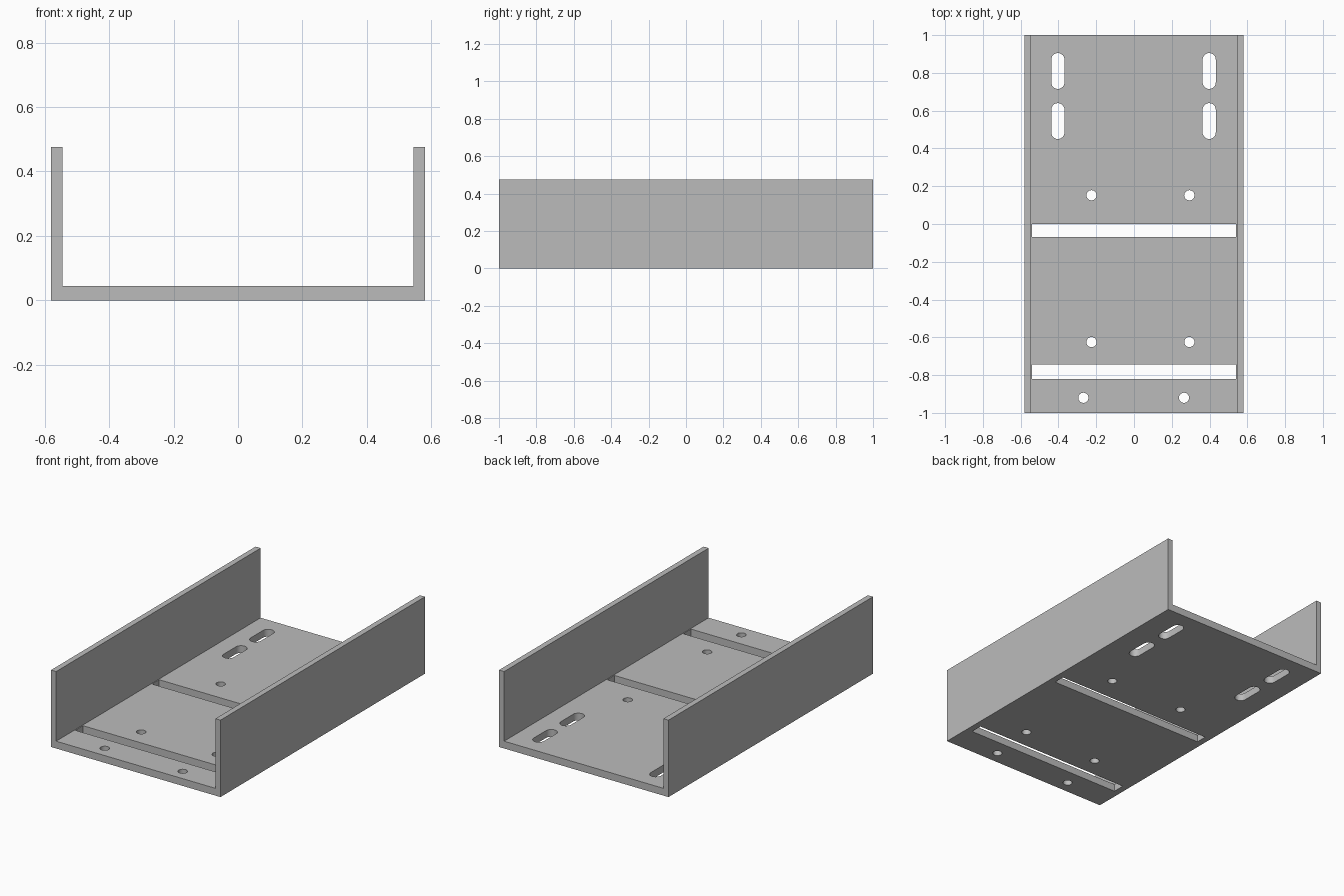
import bpy, bmesh, math

if "Cube" in bpy.data.objects:
    bpy.data.objects.remove(bpy.data.objects["Cube"])

grey = bpy.data.materials.new("plain grey")
grey.diffuse_color = (0.5, 0.5, 0.5, 1)
grey.use_nodes = True
grey.node_tree.nodes["Principled BSDF"].inputs["Base Color"].default_value = grey.diffuse_color


def prism(name, pts, to3d, vec):
    """Extrude a closed 2D outline along vec into a solid object."""
    bm = bmesh.new()
    face = bm.faces.new([bm.verts.new(to3d(a, b)) for a, b in pts])
    ext = bmesh.ops.extrude_face_region(bm, geom=[face])
    bmesh.ops.translate(bm, vec=vec, verts=[v for v in ext["geom"] if isinstance(v, bmesh.types.BMVert)])
    bmesh.ops.recalc_face_normals(bm, faces=bm.faces)
    mesh = bpy.data.meshes.new(name)
    bm.to_mesh(mesh)
    bm.free()
    mesh.materials.append(grey)
    obj = bpy.data.objects.new(name, mesh)
    bpy.context.collection.objects.link(obj)
    return obj


def cutter(pts):
    return prism("floor_cutter", pts, lambda x, y: (x, y, -0.05), (0, 0, 0.15))


def rounded_slot(x, y, r, half=0.0, n=12):
    """Outline of a round hole, stretched along y when half > 0."""
    pts = []
    for start, cy in ((0, y + half), (math.pi, y - half)):
        for i in range(n + (half > 0)):
            a = start + math.pi * i / n
            pts.append((x + r * math.cos(a), cy + r * math.sin(a)))
    return pts


# U-shaped channel: floor with two side walls
W, I, F, H = 0.58, 0.545, 0.045, 0.476
profile = [(-W, 0), (W, 0), (W, H), (I, H), (I, F), (-I, F), (-I, H), (-W, H)]
channel = prism("channel_bracket", profile, lambda x, z: (x, -1, z), (0, 2, 0))

cutters = []
# Wide cross slots
for y0, y1 in ((-0.07, 0.0), (-0.82, -0.745)):
    cutters.append(cutter([(-0.54, y0), (0.54, y0), (0.54, y1), (-0.54, y1)]))
# Long mounting slots
for x in (-0.403, 0.398):
    for y in (0.81, 0.545):
        cutters.append(cutter(rounded_slot(x, y, 0.035, 0.06)))
# Round screw holes
for xs, y in (((-0.225, 0.293), 0.152), ((-0.225, 0.293), -0.625), ((-0.268, 0.265), -0.92)):
    for x in xs:
        cutters.append(cutter(rounded_slot(x, y, 0.027)))

# Cut every opening through the floor, then remove the cutters
for c in cutters:
    mod = channel.modifiers.new("opening", 'BOOLEAN')
    mod.operation, mod.solver, mod.object = 'DIFFERENCE', 'EXACT', c
bpy.context.view_layer.objects.active = channel
channel.select_set(True)
for mod in list(channel.modifiers):
    bpy.ops.object.modifier_apply(modifier=mod.name)
for c in cutters:
    bpy.data.objects.remove(c)

# Smooth only the curved hole walls
bpy.ops.object.shade_smooth_by_angle(angle=math.radians(30))
